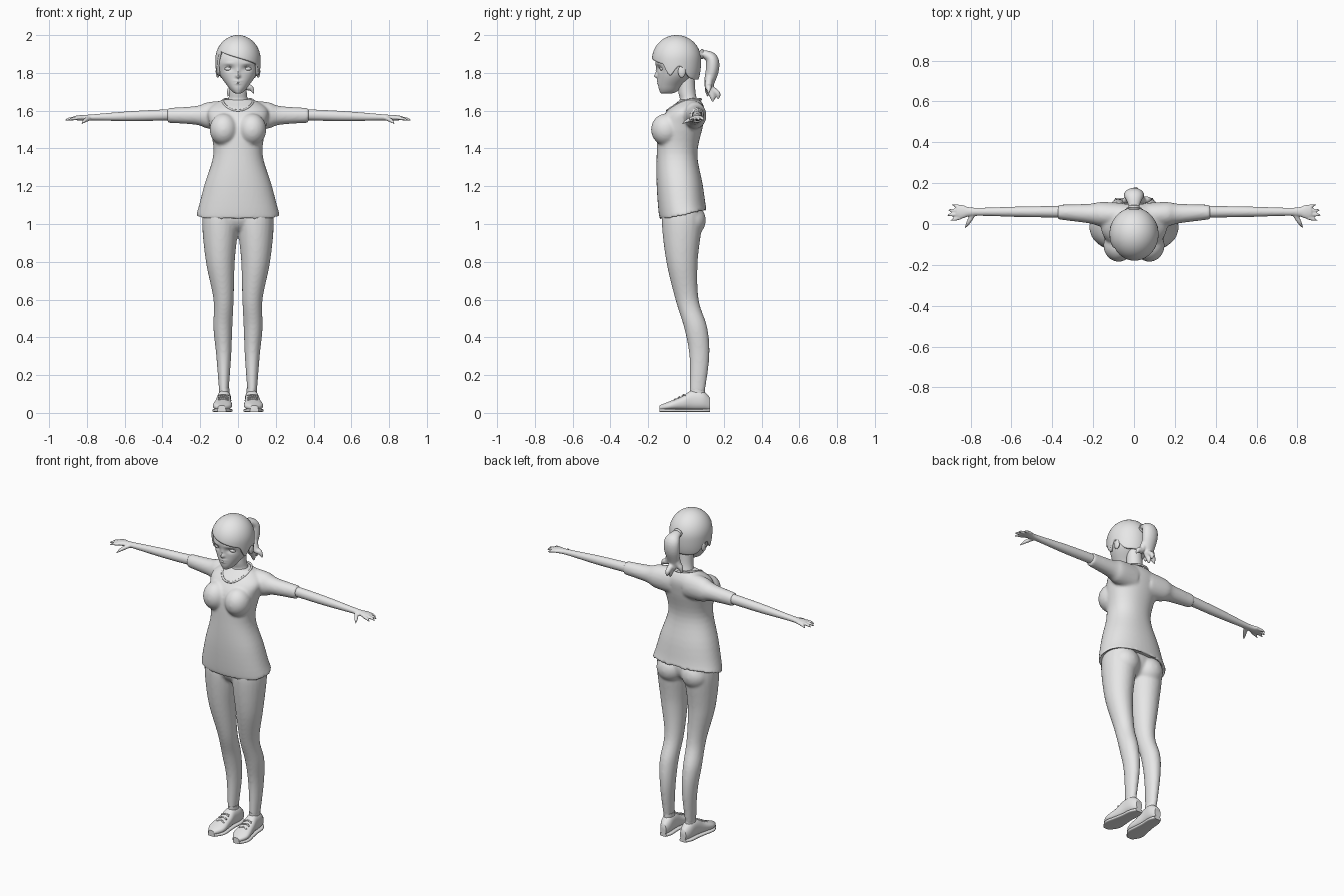
import bpy, bmesh
from math import sin, cos, pi, exp, asin, copysign
from mathutils import Vector, Matrix

cube = bpy.data.objects.get("Cube")
if cube:
    bpy.data.objects.remove(cube, do_unlink=True)

colour = (.8, .8, .8, 1)
grey = bpy.data.materials.new("plain grey")
grey.use_nodes = True
grey.diffuse_color = colour
grey.node_tree.nodes["Principled BSDF"].inputs["Base Color"].default_value = colour
X, Y, Z = Vector((1, 0, 0)), Vector((0, 1, 0)), Vector((0, 0, 1))
SIDES = (1, -1)


def refine(rows, steps):
    """Catmull-Rom interpolation of station rows."""
    out = []
    for i in range(len(rows) - 1):
        before, start, end = rows[max(i - 1, 0)], rows[i], rows[i + 1]
        after = rows[min(i + 2, len(rows) - 1)]
        for j in range(steps):
            t = j / steps
            out.append([b + t * (c - a + t * (2 * a - 5 * b + 4 * c - d + t * (3 * b - a - 3 * c + d))) / 2
                        for a, b, c, d in zip(before, start, end, after)])
    return out + [list(rows[-1])]


def tube(bm, rows, ref=X, axis=None, side=1, sides=24, steps=5, power=2):
    """Closed loft through stations (x, y, z, half size along ref, other half size)."""
    rows = refine(rows, steps)
    centres = [Vector((row[0] * side, row[1], row[2])) for row in rows]
    rings = []
    for i, (centre, row) in enumerate(zip(centres, rows)):
        ahead, behind = centres[min(i + 1, len(rows) - 1)], centres[max(i - 1, 0)]
        along = axis or (ahead - behind).normalized()
        across = (ref - along * ref.dot(along)).normalized()
        up = along.cross(across)
        ring = []
        for j in range(sides):
            angle = 2 * pi * j / sides
            c, s = (copysign(abs(v) ** (2 / power), v) for v in (cos(angle), sin(angle)))
            ring.append(bm.verts.new(centre + across * c * row[3] + up * s * row[4]))
        rings.append(ring)
    for low, high in zip(rings, rings[1:]):
        for j in range(sides):
            k = (j + 1) % sides
            bm.faces.new((low[j], low[k], high[k], high[j]))
    bm.faces.new(rings[0])
    bm.faces.new(rings[-1])


def stack(bm, rows, **options):
    """Vertical loft from (z, x_min, x_max, y_front, y_back)."""
    tube(bm, [((left + right) / 2, (front + back) / 2, z, (right - left) / 2, (back - front) / 2)
              for z, left, right, front, back in rows], axis=Z, **options)


def body(bm, rows, **options):
    """Vertical loft centred on x from (z, half_width, y_front, y_back)."""
    stack(bm, [(z, -half, half, front, back) for z, half, front, back in rows], **options)


def strand(bm, points, radius, **options):
    """Round strand that tapers towards its last point."""
    last = len(points) - 1
    sizes = [radius * (1 - .8 * (i / last) ** 3) for i in range(last + 1)]
    tube(bm, [(*point, size, size) for point, size in zip(points, sizes)], sides=12, **options)


def ball(bm, centre, radii):
    bmesh.ops.create_uvsphere(bm, u_segments=28, v_segments=18, radius=1,
                              matrix=Matrix.Translation(centre) @ Matrix.Diagonal((*radii, 1)))


def finish(name, bm, voxel=0, mirror=False):
    bmesh.ops.recalc_face_normals(bm, faces=bm.faces)
    mesh = bpy.data.meshes.new(name)
    bm.to_mesh(mesh)
    bm.free()
    mesh.materials.append(grey)
    for polygon in mesh.polygons:
        polygon.use_smooth = True
    mesh.set_sharp_from_angle(angle=.9)
    part = bpy.data.objects.new(name, mesh)
    bpy.context.collection.objects.link(part)
    if voxel:
        blend = part.modifiers.new("blend", "REMESH")
        blend.mode, blend.voxel_size, blend.use_smooth_shade = "VOXEL", voxel, True
        soften = part.modifiers.new("soften", "SMOOTH")
        soften.factor, soften.iterations = .5, 6
    if mirror:
        part.modifiers.new("other_side", "MIRROR")
    return part


# shirt: flared torso with a recessed hem, bust and short sleeves blended together
bm = bmesh.new()
body(bm, [(1.06, .19, -.12, .09), (1.03, .22, -.14, .11), (1.2, .18, -.155, .09),
          (1.37, .13, -.155, .06), (1.52, .15, -.145, .09), (1.6, .16, -.1, .1),
          (1.65, .1, -.04, .08), (1.66, .06, -.03, .06)], sides=48, power=2.2)
for v in bm.verts:
    if v.co.z < 1.1:
        v.co.z += max(0, v.co.y + .1) * 3 * (1.1 - v.co.z)
for side in SIDES:
    ball(bm, (side * .075, -.105, 1.5), (.075, .08, .085))
    sleeve = [(.05, .06, .08), (.16, .06, .07), (.22, .048, .05), (.375, .036, .039)]
    tube(bm, [(x, .04 + x / 20, 1.575, deep, tall) for x, deep, tall in sleeve],
         ref=Y, axis=X, side=side)
finish("shirt", bm, voxel=.008)

# collar band around the neckline
bm = bmesh.new()
angles = [i * pi / 8 for i in range(17)]
tube(bm, [(.08 * sin(a), -.01 - .09 * cos(a), 1.64 - .03 * cos(a) - .01 * cos(2 * a), .006, .006)
          for a in angles], ref=Z, sides=8)
finish("collar", bm)

# trousers: two legs joined by the hips
bm = bmesh.new()
ball(bm, (0, -.02, 1.05), (.18, .1, .1))
for side in SIDES:
    ball(bm, (side * .085, .025, 1.02), (.085, .08, .085))
    stack(bm, [(.11, .05, .1, .02, .1), (.3, .036, .115, .018, .124), (.45, .03, .13, -.01, .113),
               (.6, .023, .13, -.056, .067), (.8, .017, .17, -.104, .062), (1, 0, .19, -.128, .085),
               (1.1, .02, .18, -.12, .08)], side=side, steps=8)
finish("trousers", bm, voxel=.008)

# ankles
bm = bmesh.new()
tube(bm, [(.073, .06, z, .027, .04) for z in (.07, .13)], axis=Z)
finish("ankles", bm, mirror=True)

# shoes and soles, toes turned slightly out
shoe = [(-.14, .02, .04), (-.09, .05, .06), (-.02, .043, .088), (.03, .037, .118),
        (.09, .035, .114), (.128, .02, .08)]
bm = bmesh.new()
tube(bm, [(.077 - y / 15, y, top / 2 + .007, half, top / 2 - .007) for y, half, top in shoe],
     axis=Y, sides=32, power=2.3)
finish("shoes", bm, mirror=True)
bm = bmesh.new()
tube(bm, [(.077 - y / 15, y, .013, half + .003, .009) for y, half, top in shoe], axis=Y, power=4)
finish("soles", bm, mirror=True)

# crossed laces
bm = bmesh.new()
for i in range(3):
    y, z = -.055 + i * .022, .073 + i * .012
    for lean in SIDES:
        strand(bm, [(.078 + lean * step * .026, y + step * .008, z - abs(step) * .006)
                    for step in (-1, 0, 1)], .004, ref=Z)
finish("laces", bm, mirror=True)

# arms and hands with fingers and thumb
bm = bmesh.new()
arm = [(.33, .029, .03), (.55, .026, .027), (.78, .02, .016), (.84, .034, .014), (.87, .03, .01)]
for side in SIDES:
    tube(bm, [(x, .06, 1.59 - x / 30, deep, tall) for x, deep, tall in arm], ref=Y, axis=X, side=side)
    for i in range(4):
        base, tip = .03 + i * .018, .016 + i * .026
        reach = .9 + .018 * sin(i * 1.2)
        strand(bm, [(.85, base, 1.56), (reach - .02, (base + tip) / 2, 1.556), (reach, tip, 1.547)],
               .009, ref=Y, side=side)
    strand(bm, [(.785, .05, 1.56), (.81, .01, 1.548), (.828, -.022, 1.53)], .012, side=side)
finish("arms", bm, voxel=.0045)

# neck, widening into the shoulders
bm = bmesh.new()
body(bm, [(1.59, .085, -.085, .065), (1.65, .055, -.035, .06), (1.7, .046, -.04, .05),
          (1.79, .046, -.04, .045)], sides=32)
finish("neck", bm)

# head: smooth loft whose face is pushed out and in by soft bumps
bm = bmesh.new()
body(bm, [(1.69, .01, -.13, -.08), (1.7, .03, -.138, -.05), (1.73, .055, -.147, -.02),
          (1.8, .101, -.151, .05), (1.88, .107, -.16, .067), (1.98, .04, -.1, 0)], sides=96, steps=12)


def push(x, z, wide, tall, amount):
    for v in bm.verts:
        if v.co.y < -.06:
            v.co.y -= amount * exp(-((v.co.x - x) / wide) ** 2 - ((v.co.z - z) / tall) ** 2)


push(0, 1.784, .011, .011, .02)     # nose tip
push(0, 1.807, .009, .018, .008)    # nose bridge
push(0, 1.758, .02, .005, .007)     # upper lip
push(0, 1.744, .016, .005, .006)    # lower lip
for side in SIDES:
    push(side * .047, 1.824, .022, .014, -.013)    # eye socket
    push(side * .05, 1.85, .025, .007, .004)       # brow
finish("head", bm)

# eyes, lashes and ears
bm = bmesh.new()
ball(bm, (.048, -.124, 1.822), (.023, .015, .012))
finish("eyes", bm, mirror=True)
bm = bmesh.new()
strand(bm, [(.022, -.139, 1.82), (.045, -.14, 1.836), (.068, -.126, 1.834), (.084, -.112, 1.828)],
       .004, ref=Z)
finish("eyelashes", bm, mirror=True)
bm = bmesh.new()
ball(bm, (.107, -.022, 1.807), (.011, .02, .032))
finish("ears", bm, mirror=True)


def hairline(angle):
    """Height of the hair edge: a swept fringe, then temples, ears and nape."""
    turn = abs(angle)
    fringe = 1.88 - .035 * angle
    sides_and_back = 1.765 + .07 * exp(-((turn - 1.7) / .35) ** 2)
    blend = min(max((turn - 1) / .3, 0), 1)
    return fringe + (sides_and_back - fringe) * blend


# hair cap
bm = bmesh.new()
crown = bm.verts.new((0, -.05, 2))
columns, count = [], 24
for i in range(96):
    angle = -pi + 2 * pi * i / 96
    lowest = asin((hairline(angle) - 1.87) / .13)
    column = []
    for j in range(count):
        rise = pi / 2 + (lowest - pi / 2) * (j + 1) / count
        out = cos(rise) if rise > 0 else cos(rise / 2)
        column.append(bm.verts.new((.12 * out * sin(angle), -.05 - .13 * out * cos(angle),
                                    1.87 + .13 * sin(rise))))
    columns.append(column)
for left, right in zip(columns, columns[1:] + columns[:1]):
    bm.faces.new((crown, left[0], right[0]))
    for j in range(count - 1):
        bm.faces.new((left[j], left[j + 1], right[j + 1], right[j]))
hair = finish("hair", bm)
shell = hair.modifiers.new("thickness", "SOLIDIFY")
shell.thickness, shell.offset = .014, -1

# ponytail with curled tips
bm = bmesh.new()
tail = [(.05, 1.89, .02), (.09, 1.9, .02), (.135, 1.875, .033), (.14, 1.82, .035),
        (.122, 1.74, .026), (.13, 1.69, .012)]
tube(bm, [(0, y, z, thick * 1.4, thick) for y, z, thick in tail])
for x, y, z in ((-.055, .115, 1.675), (.085, .12, 1.69), (.01, .14, 1.645), (.01, .168, 1.66)):
    strand(bm, [(x * .3, .125, 1.78), (x * .5, .118, 1.73), (x * .8, y, z + .03), (x, y, z)], .02)
finish("ponytail", bm, voxel=.005)

# hair tie
bm = bmesh.new()
tube(bm, [(.021 * cos(a), .085, 1.9 + .021 * sin(a), .007, .007) for a in angles], ref=Y, sides=10)
finish("hair_tie", bm)
